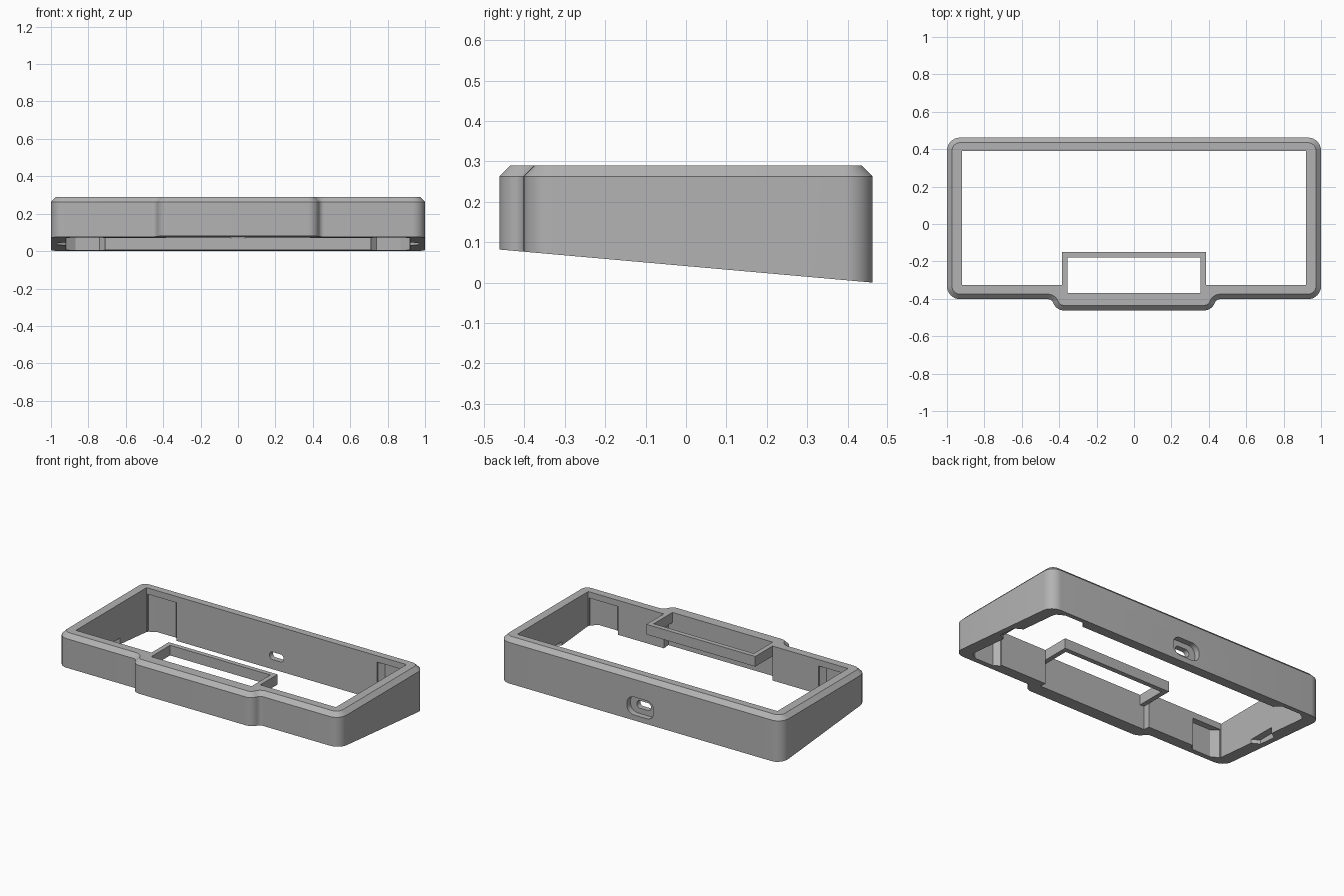
import bpy, bmesh
from math import radians, cos, sin

cube = bpy.data.objects.get("Cube")
if cube:
    bpy.data.objects.remove(cube, do_unlink=True)

grey = bpy.data.materials.new("plain_grey")
grey.use_nodes = True
colour = (0.45, 0.45, 0.45, 1)
grey.diffuse_color = colour
grey.node_tree.nodes["Principled BSDF"].inputs["Base Color"].default_value = colour

TOP, SHOULDER, CHAMFER = 0.29, 0.263, 0.027
FRONT, BACK = -0.402, 0.462


def loft(name, rings):
    """Closed solid through rings of equal point count."""
    bm = bmesh.new()
    loops = [[bm.verts.new(p) for p in ring] for ring in rings]
    for a, b in zip(loops, loops[1:]):
        for i in range(len(a)):
            j = (i + 1) % len(a)
            bm.faces.new((a[i], a[j], b[j], b[i]))
    bm.faces.new(loops[0][::-1])
    bm.faces.new(loops[-1])
    bmesh.ops.recalc_face_normals(bm, faces=bm.faces)
    mesh = bpy.data.meshes.new(name)
    bm.to_mesh(mesh)
    bm.free()
    mesh.materials.append(grey)
    ob = bpy.data.objects.new(name, mesh)
    bpy.context.collection.objects.link(ob)
    return ob


def prism(name, pts, lo, hi, along_y=False):
    if along_y:
        return loft(name, [[(a, h, b) for a, b in pts] for h in (lo, hi)])
    return loft(name, [[(a, b, h) for a, b in pts] for h in (lo, hi)])


def rect(x0, x1, y0, y1):
    return [(x0, y0), (x1, y0), (x1, y1), (x0, y1)]


def arc(cx, cy, r, start, end, steps=8):
    angles = [radians(start + (end - start) * i / steps) for i in range(steps + 1)]
    return [(cx + r * cos(a), cy + r * sin(a)) for a in angles]


def outline(d):
    """Rounded outer outline with the front bulge, inset by d."""
    r1, r2 = 0.06, 0.031
    bx, by = 0.375, FRONT
    cx = bx + (r1 + r2) * cos(radians(-20))
    cy = by + (r1 + r2) * sin(radians(-20))
    half = arc(bx, by, r1 - d, -90, -20)
    half += arc(cx, cy, r2 + d, 160, 90)
    half += arc(0.93, FRONT + 0.07, 0.07 - d, -90, 0)
    half += arc(0.93, BACK - 0.07, 0.07 - d, 0, 90)
    return half + [(-x, y) for x, y in reversed(half)]


def slot(w, h, r, z):
    """Rounded rectangle centred on x = 0."""
    x, y = w / 2 - r, h / 2 - r
    return (arc(x, z - y, r, -90, 0) + arc(x, z + y, r, 0, 90)
            + arc(-x, z + y, r, 90, 180) + arc(-x, z - y, r, 180, 270))


def cut(target, cutter):
    bpy.context.view_layer.objects.active = target
    mod = target.modifiers.new("cut", 'BOOLEAN')
    mod.operation = 'DIFFERENCE'
    mod.solver = 'EXACT'
    mod.object = cutter
    bpy.ops.object.modifier_apply(modifier=mod.name)
    bpy.data.objects.remove(cutter, do_unlink=True)


# Frame body with a sloping underside and chamfered top
side, rim = outline(0), outline(CHAMFER)
frame = loft("frame", [
    [(x, y, 0.0885 * (BACK - y)) for x, y in side],
    [(x, y, SHOULDER) for x, y in side],
    [(x, y, TOP) for x, y in rim],
])

# Main opening and the recess behind the bulge
cut(frame, prism("opening", rect(-0.92, 0.92, -0.325, 0.39), -0.2, 0.5))
cut(frame, prism("bulge_recess", rect(-0.384, 0.384, -0.37, -0.3), -0.2, 0.5))

# Corner pockets in the front and back walls, and notches in the end walls
for sx in (1, -1):
    for wall, sy in ((0.39, 1), (-0.325, -1)):
        pts = [(0.71, -0.02), (0.71, 0.01), (0.74, 0.04), (0.87, 0.04),
               (0.915, 0.01), (0.915, -0.02)]
        pts = [(sx * x, wall + sy * y) for x, y in pts]
        cut(frame, prism("pocket", pts, -0.2, 0.25))
    notch = [(0.9, -0.06), (0.92, -0.06), (0.965, -0.03), (0.965, 0.09),
             (0.92, 0.12), (0.9, 0.12)]
    cut(frame, prism("notch", [(sx * x, y) for x, y in notch], -0.2, 0.07))

# Cable port: wide outer recess and a small through slot
cut(frame, prism("port_recess", slot(0.19, 0.115, 0.05, 0.092), 0.425, 0.6, True))
cut(frame, prism("port_slot", slot(0.1, 0.048, 0.022, 0.092), 0.3, 0.6, True))

# Small U-shaped bracket behind the bulge
bracket = prism("bracket", [
    (-0.385, -0.372), (-0.355, -0.372), (-0.355, -0.18), (0.355, -0.18),
    (0.355, -0.372), (0.385, -0.372), (0.385, -0.15), (-0.385, -0.15)], 0.225, TOP)

# Smooth rounded corners, keep edges sharp
bpy.ops.object.select_all(action='DESELECT')
for ob in (frame, bracket):
    ob.select_set(True)
bpy.context.view_layer.objects.active = frame
bpy.ops.object.shade_smooth_by_angle(angle=radians(30))
